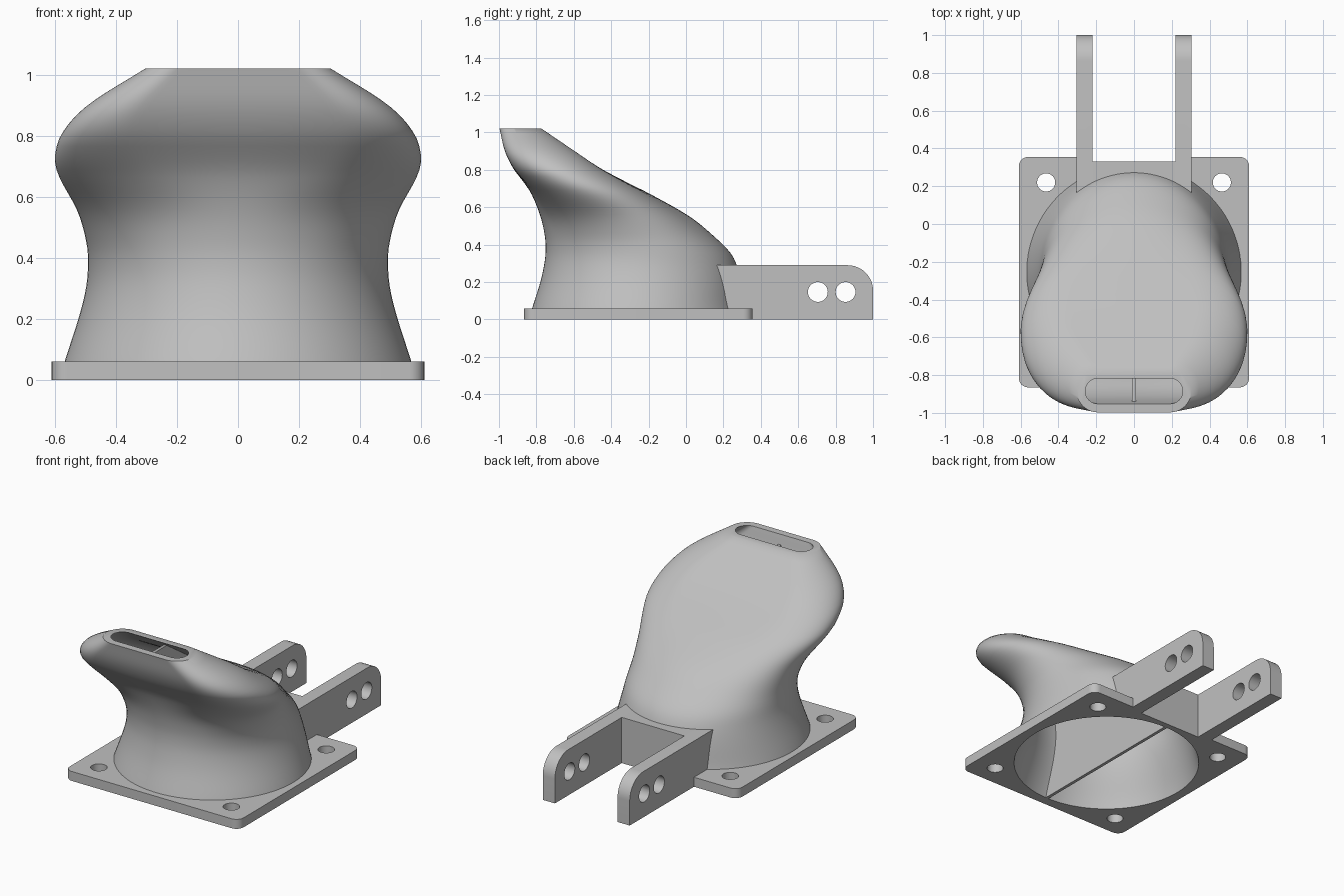
import bpy, bmesh, math

if "Cube" in bpy.data.objects:
    bpy.data.objects.remove(bpy.data.objects["Cube"])

grey = bpy.data.materials.new("plain grey")
grey.diffuse_color = (0.53, 0.53, 0.53, 1)
grey.use_nodes = True
grey.node_tree.nodes["Principled BSDF"].inputs["Base Color"].default_value = grey.diffuse_color

# duct profile: height, half width, front y, back y
ROWS = [(0.0, .585, -.84, .33), (.06, .568, -.823, .313), (.2, .523, -.779, .295),
        (.29, .500, -.759, .272), (.36, .492, -.751, .235), (.44, .495, -.754, .155),
        (.55, .525, -.778, .02), (.67, .588, -.826, -.19), (.73, .600, -.865, -.31),
        (.81, .575, -.925, -.46), (.9, .492, -.968, -.595), (1.02, .303, -.997, -.772)]


def profile(z):
    """Smooth interpolation of the duct profile at height z."""
    z = min(max(z, 0.0), 1.02)
    i = max(k for k in range(len(ROWS) - 1) if ROWS[k][0] <= z)

    def slope(k, c):
        a, b = ROWS[max(k - 1, 0)], ROWS[min(k + 1, len(ROWS) - 1)]
        return (b[c] - a[c]) / (b[0] - a[0])
    p, q = ROWS[i], ROWS[i + 1]
    h = q[0] - p[0]
    t = (z - p[0]) / h
    return [(2*t**3 - 3*t**2 + 1) * p[c] + (t**3 - 2*t**2 + t) * h * slope(i, c)
            + (3*t**2 - 2*t**3) * q[c] + (t**3 - t**2) * h * slope(i + 1, c) for c in (1, 2, 3)]


def section(z, wall, n=96):
    """Ring that blends from an ellipse low down to a slot at the top."""
    w, front, back = profile(z)
    mid, d, w = (front + back) / 2, (back - front) / 2 - wall, w - wall
    s = min(max((z - .4) / .5, 0), 1)
    s = s * s * (3 - 2 * s)
    ring = []
    for k in range(n):
        a = 2 * math.pi * (k + .5) / n
        c, sn = math.cos(a), math.sin(a)
        if abs(c) < .5:
            x, y = (w - d) * c / .5, math.copysign(d, sn)
        else:
            th = math.asin(min(abs(sn), 1)) * 1.5
            x = math.copysign(w - d + d * math.cos(th), c)
            y = math.copysign(d * math.sin(th), sn)
        ring.append((w * c * (1 - s) + x * s, mid + d * sn * (1 - s) + y * s, z))
    return ring


def make(name, bm):
    bmesh.ops.recalc_face_normals(bm, faces=bm.faces)
    me = bpy.data.meshes.new(name)
    bm.to_mesh(me)
    bm.free()
    me.materials.append(grey)
    ob = bpy.data.objects.new(name, me)
    bpy.context.collection.objects.link(ob)
    return ob


def loft(name, rings):
    bm = bmesh.new()
    vs = [[bm.verts.new(p) for p in r] for r in rings]
    n = len(vs[0])
    for a, b in zip(vs, vs[1:]):
        for k in range(n):
            bm.faces.new((a[k], a[(k + 1) % n], b[(k + 1) % n], b[k]))
    bm.faces.new(vs[0][::-1])
    bm.faces.new(vs[-1])
    return make(name, bm)


def prism(name, pts, lo, hi, axis):
    """Extrude an outline: axis 'z' takes (x, y) points, axis 'x' takes (y, z)."""
    place = (lambda p, h: (p[0], p[1], h)) if axis == 'z' else (lambda p, h: (h, p[0], p[1]))
    return loft(name, [[place(p, h) for p in pts] for h in (lo, hi)])


def arc(cx, cy, r, a0, a1, n):
    return [(cx + r * math.cos(math.radians(a0 + (a1 - a0) * k / n)),
             cy + r * math.sin(math.radians(a0 + (a1 - a0) * k / n))) for k in range(n + 1)]


def circle(cx, cy, r, n=32):
    return arc(cx, cy, r, 0, 360, n)[:-1]


def activate(ob):
    bpy.ops.object.select_all(action='DESELECT')
    ob.select_set(True)
    bpy.context.view_layer.objects.active = ob


def cut(ob, *cutters):
    activate(ob)
    for c in cutters:
        m = ob.modifiers.new("cut", 'BOOLEAN')
        m.operation, m.solver, m.object = 'DIFFERENCE', 'EXACT', c
        bpy.ops.object.modifier_apply(modifier=m.name)


# inner air passage, used as a cutter
levels = [1.02 * k / 40 for k in range(41)]
rings = [section(z, .036 + .009 * z) for z in levels]
rings.insert(0, [(x, y, -.1) for x, y, z in rings[0]])
rings.append([(x, y, 1.1) for x, y, z in rings[-1]])
passage = loft("passage_cutter", rings)
cutters = [passage]

# hollow duct
duct = loft("duct", [section(z, 0) for z in levels])
cut(duct, passage)

# flange plate with rounded corners, rear notch and screw holes
r = .05
outline = (arc(.61 - r, .355 - r, r, 0, 90, 8) + [(.22, .355), (.22, .33), (-.22, .33), (-.22, .355)]
           + arc(-.61 + r, .355 - r, r, 90, 180, 8) + arc(-.61 + r, -.865 + r, r, 180, 270, 8)
           + arc(.61 - r, -.865 + r, r, 270, 360, 8))
flange = prism("flange", outline, 0, .06, 'z')
screws = [prism("screw_cutter", circle(x, y, .048), -.1, .2, 'z')
          for x in (-.465, .465) for y in (-.73, .22)]
cutters += screws
cut(flange, passage, *screws)

# rear arms with rounded ends and pin holes
pins = [prism("pin_cutter", circle(y, .147, .053), -.5, .5, 'x') for y in (.705, .853)]
cutters += pins
side = [(.1, 0), (1, 0)] + arc(.865, .155, .135, 0, 90, 12) + [(.1, .29)]
parts = [duct, flange]
for name, lo, hi in (("left_arm", -.305, -.22), ("right_arm", .22, .305)):
    arm = prism(name, side, lo, hi, 'x')
    cut(arm, passage, *pins)
    parts.append(arm)

# solid web joining the arms to the duct
web = prism("rear_web", [(-.22, .08), (.22, .08), (.22, .33), (-.22, .33)], 0, .29, 'z')
cut(web, passage)
parts.append(web)

# thin divider along the middle of the passage
zs = [.96 * k / 24 for k in range(25)]
edge = [(profile(z)[1] + .02, z) for z in zs] + [(profile(z)[2] - .02, z) for z in reversed(zs)]
parts.append(prism("divider", edge, -.01, .01, 'x'))

for ob in parts:
    activate(ob)
    bpy.ops.object.shade_smooth_by_angle(angle=math.radians(35))
for c in cutters:
    bpy.data.objects.remove(c)
